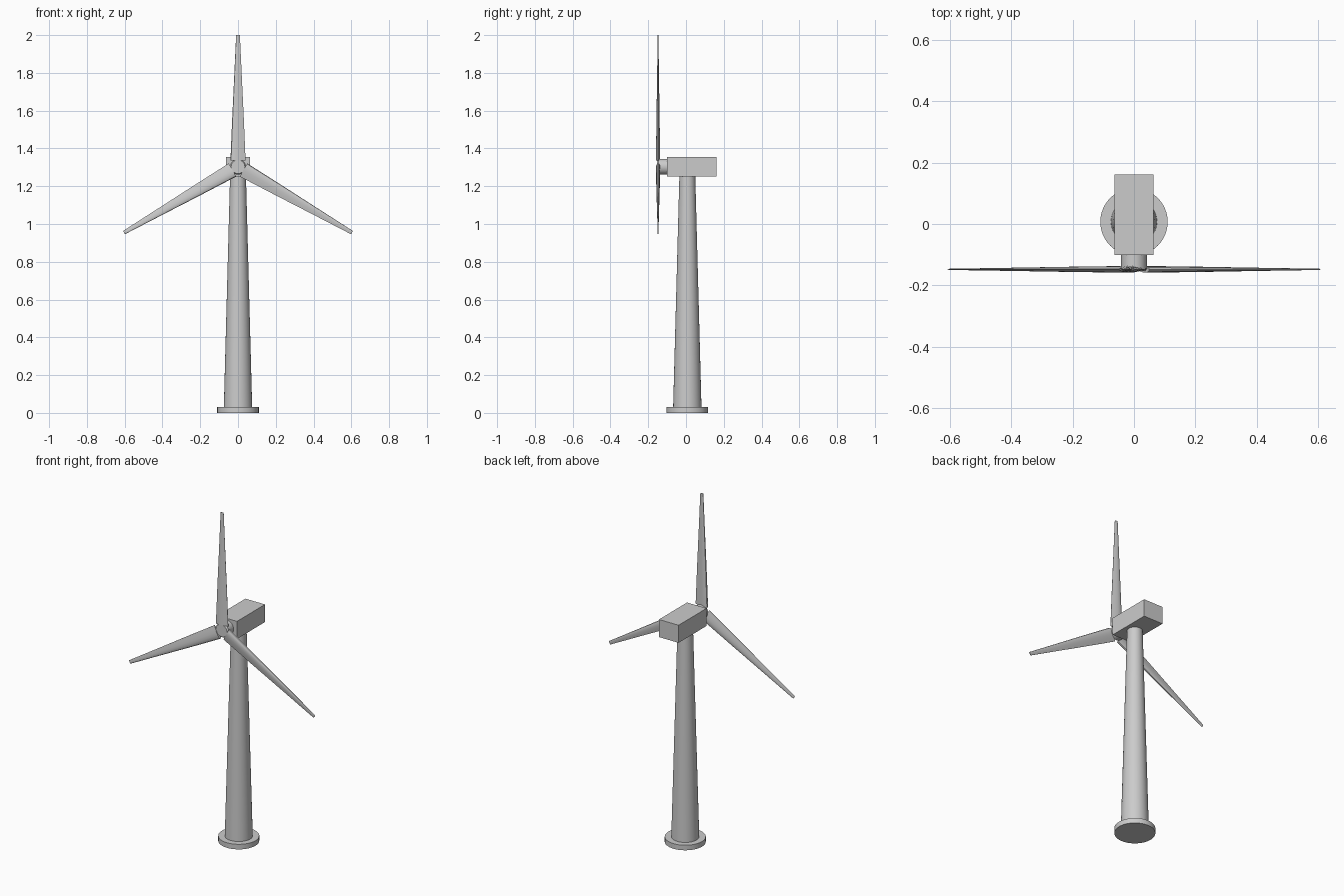
import bpy, bmesh, math
from mathutils import Matrix, Vector

if "Cube" in bpy.data.objects:
    bpy.data.objects.remove(bpy.data.objects["Cube"])

TOWER_Y = 0.007
HUB = Vector((0, -0.148, 1.303))


def make_object(name, bm, smooth=True):
    bmesh.ops.recalc_face_normals(bm, faces=bm.faces)
    mesh = bpy.data.meshes.new(name)
    bm.to_mesh(mesh)
    bm.free()
    obj = bpy.data.objects.new(name, mesh)
    bpy.context.collection.objects.link(obj)
    if smooth:
        bpy.ops.object.select_all(action='DESELECT')
        obj.select_set(True)
        bpy.context.view_layer.objects.active = obj
        bpy.ops.object.shade_smooth_by_angle(angle=math.radians(35))
    return obj


def loft(name, rings):
    """Skin a list of closed rings and cap both ends."""
    bm = bmesh.new()
    loops = [[bm.verts.new(p) for p in ring] for ring in rings]
    n = len(loops[0])
    for a, b in zip(loops, loops[1:]):
        for i in range(n):
            j = (i + 1) % n
            bm.faces.new((a[i], a[j], b[j], b[i]))
    bm.faces.new(loops[0])
    bm.faces.new(loops[-1])
    return make_object(name, bm)


def turned(name, profile, matrix, sides=48):
    """Round part from (radius, height) pairs along local z."""
    angles = [2 * math.pi * i / sides for i in range(sides)]
    return loft(name, [[matrix @ Vector((r * math.cos(a), r * math.sin(a), h))
                        for a in angles] for r, h in profile])


# Base disc and tapered tower
upright = Matrix.Translation((0, TOWER_Y, 0))
turned("base", [(0.11, 0), (0.11, 0.03)], upright)
turned("tower", [(0.075, 0.03), (0.042, 1.255)], upright)

# Nacelle box
bm = bmesh.new()
bmesh.ops.create_cube(bm, size=1, matrix=Matrix.Translation((0, 0.03, 1.303))
                      @ Matrix.Diagonal((0.128, 0.262, 0.104, 1)))
make_object("nacelle", bm, smooth=False)

# Hub, running forward from the nacelle
forward = Matrix.Translation((0, -0.1, HUB.z)) @ Matrix.Rotation(math.pi / 2, 4, 'X')
turned("hub", [(0.042, 0), (0.042, 0.046), (0.036, 0.054)], forward)

# Three tapered blades with an aerofoil section, leading edge on the left
section = [(-0.5, 0), (-0.46, 0.26), (-0.36, 0.42), (-0.2, 0.5), (0, 0.45),
           (0.25, 0.27), (0.5, 0.04)]
section += [(x, -y) for x, y in reversed(section[1:])]
stations = [(0.034, 0.08, 0.022), (0.25, 0.062, 0.017),
            (0.48, 0.04, 0.010), (0.697, 0.02, 0.004)]
for k in range(3):
    turn = Matrix.Translation(HUB) @ Matrix.Rotation(k * 2 * math.pi / 3, 4, 'Y')
    loft(f"blade_{k + 1}", [[turn @ Vector((x * chord, y * thick, r))
                             for x, y in section] for r, chord, thick in stations])
